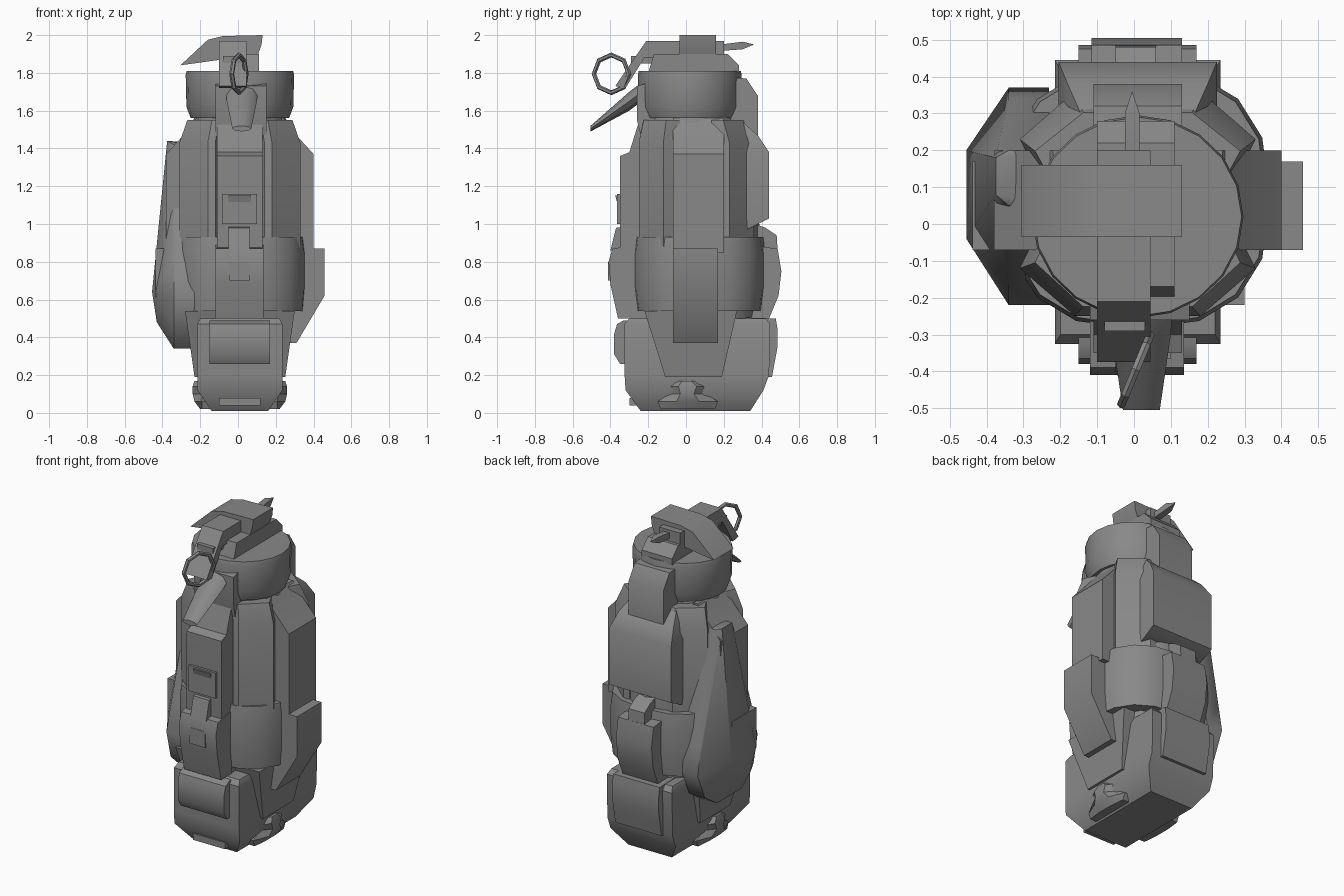
import bpy, bmesh, math

if "Cube" in bpy.data.objects:
    bpy.data.objects.remove(bpy.data.objects["Cube"])

grey = bpy.data.materials.new("matte grey")
grey.diffuse_color = (0.25, 0.25, 0.25, 1)
grey.use_nodes = True
grey.node_tree.nodes["Principled BSDF"].inputs["Base Color"].default_value = grey.diffuse_color
CX, CY = 0.01, 0.07          # body centre


def finish(name, bm, angle=35):
    bmesh.ops.recalc_face_normals(bm, faces=bm.faces[:])
    mesh = bpy.data.meshes.new(name)
    bm.to_mesh(mesh)
    bm.free()
    ob = bpy.data.objects.new(name, mesh)
    bpy.context.collection.objects.link(ob)
    mesh.materials.append(grey)
    bpy.ops.object.select_all(action='DESELECT')
    ob.select_set(True)
    bpy.context.view_layer.objects.active = ob
    bpy.ops.object.shade_smooth_by_angle(angle=math.radians(angle))
    return ob


def loft(name, rings):
    bm = bmesh.new()
    vs = [[bm.verts.new(p) for p in r] for r in rings]
    n = len(vs[0])
    for a, b in zip(vs, vs[1:]):
        for i in range(n):
            j = (i + 1) % n
            bm.faces.new((a[i], a[j], b[j], b[i]))
    bm.faces.new(vs[0])
    bm.faces.new(vs[-1])
    return finish(name, bm)


def prism(name, axis, pts, lo, hi):
    place = {'x': lambda p, t: (t, p[0], p[1]),
             'y': lambda p, t: (p[0], t, p[1]),
             'z': lambda p, t: (p[0], p[1], t)}[axis]
    return loft(name, [[place(p, t) for p in pts] for t in (lo, hi)])


def box(name, x0, x1, y0, y1, z0, z1):
    return prism(name, 'z', [(x0, y0), (x1, y0), (x1, y1), (x0, y1)], z0, z1)


def drum(name, levels, cx=CX, cy=CY, n=16, power=1.0):
    """Stack of ellipses given as (z, rx, ry); a power below 1 squares them off."""
    sq = lambda v: math.copysign(abs(v) ** power, v)
    return loft(name, [[(cx + rx * sq(math.cos(math.tau * i / n)),
                         cy + ry * sq(math.sin(math.tau * i / n)), z)
                        for i in range(n)] for z, rx, ry in levels])


def hull(name, pts):
    bm = bmesh.new()
    for p in pts:
        bm.verts.new(p)
    res = bmesh.ops.convex_hull(bm, input=bm.verts[:])
    inside = {g for g in res["geom_interior"] if isinstance(g, bmesh.types.BMVert)}
    bmesh.ops.delete(bm, geom=list(inside), context='VERTS')
    return finish(name, bm)


# Base block with chamfered lower edges
base = []
for z, hw, y0, y1 in ((0.01, .15, -.24, .34), (.12, .225, -.32, .41),
                      (.2, .225, -.325, .44), (.47, .225, -.325, .445), (.5, .21, -.3, .42)):
    base.append([(CX - hw, y0, z), (CX + hw, y0, z), (CX + hw, y1, z), (CX - hw, y1, z)])
loft("base", base)
box("base_front_plate", -.1, .12, -.3, -.2, .04, .08)

# Core, waist belt and collar
drum("core", [(.3, .24, .28), (.55, .28, .32), (.95, .29, .32), (1.4, .27, .3), (1.55, .22, .24)])
drum("waist_belt", [(.54, .35, .34), (.66, .36, .355), (.85, .36, .355), (.93, .35, .345)],
     power=.8)
drum("collar", [(1.45, .24, .26), (1.54, .25, .25), (1.62, .22, .22)], cy=.03)

for s, side in ((1, "right"), (-1, "left")):
    X = lambda x: CX + s * x
    # Tapered hip panel and foot knob
    hull(side + "_hip_panel", [(X(x), y, z) for y, z in
         ((-.22, .54), (.27, .54), (-.11, .19), (.19, .19))
         for x in (.1, .29 if z > .5 else .24)])
    loft(side + "_foot_knob", [[(X(x), y, z) for x, y in
         ((.1, -.15 * k), (.2, -.15 * k), (.19 + w, -.05 * k), (.19 + w, .07 * k),
          (.2, .17 * k), (.1, .17 * k))]
         for z, k, w in ((.02, .9, .02), (.06, 1, .05), (.1, .6, .06), (.14, .8, .06), (.17, .4, .05))])
    # Upper side panel
    prism(side + "_side_panel", 'y', [(X(.2), .85), (X(.39), .85), (X(.39), 1.37),
          (X(.29), 1.48), (X(.23), 1.56), (X(.2), 1.56)], -.07, .2)
    # Side pouch with slanted bottom
    prism(side + "_side_pouch", 'y', [(X(.25), .37), (X(.30), .37), (X(.448), .62),
          (X(.448), .87), (X(.25), .87)], -.07, .17)
    # Diagonal body strips, front and rear
    for f, end in ((1, "front"), (-1, "rear")):
        Y = lambda y: CY + f * (y - CY)
        plan = [(.10, -.20), (.13, -.25), (.17, -.25), (.32, -.12), (.28, -.04)]
        if f < 0:
            plan = [(x, y + .03) for x, y in plan]
        k = .92 if f > 0 else .8
        loft(f"{side}_{end}_strip", [
            [(X(x), Y(y), .88) for x, y in plan],
            [(X(x), Y(y), 1.43) for x, y in plan],
            [(X(x * .87), Y(CY + (y - CY) * k), 1.55) for x, y in plan]])

# Front spine, buckle, strap and pouch
prism("front_spine", 'x', [(-.1, .5), (-.33, .5), (-.35, .65), (-.35, 1.36),
      (-.3, 1.38), (-.25, 1.54), (-.1, 1.54)], -.11, .13)
box("front_buckle", -.085, .1, -.365, -.3, 1.0, 1.16)
prism("buckle_tab", 'x', [(-.34, 1.1), (-.36, 1.1), (-.375, 1.15), (-.34, 1.15)], -.05, .07)
prism("front_strap", 'x', [(-.3, .86), (-.4, .86), (-.37, .98), (-.3, .99)], -.05, .06)
prism("front_pouch", 'x', [(-.25, .5), (-.36, .5), (-.4, .68), (-.41, .8),
      (-.39, .87), (-.25, .89)], -.12, .135)
box("pouch_slot", -.045, .06, -.412, -.38, .7, .8)

# Back pack, back pouch and its strap
loft("back_pack", [[(CX - w, .15, z), (CX + w, .15, z), (CX + w, y, z), (CX - w, y, z)]
     for z, w, y in ((.97, .21, .32), (1.03, .215, .44), (1.38, .215, .44),
                     (1.47, .19, .38), (1.55, .15, .29))])
prism("back_pouch", 'x', [(.3, .5), (.44, .5), (.49, .62), (.505, .75),
      (.485, .87), (.3, .89)], -.115, .13)
prism("back_strap", 'x', [(.3, .86), (.485, .86), (.48, .94), (.42, .98), (.3, 1.02)], -.05, .06)

# Rounded flaps on the front and back of the base
front = [(-.25, .26), (-.35, .26), (-.38, .31), (-.38, .42), (-.365, .47), (-.33, .49), (-.25, .49)]
back = [(.3, .19), (.455, .19), (.47, .27), (.485, .35), (.485, .44), (.475, .5), (.3, .505)]
prism("front_flap", 'x', front, -.15, .17)
prism("back_flap", 'x', back, -.15, .17)

# Large teardrop sheath on the left: back, rim and raised outer face
rim = [(.05, 1.42), (.2, 1.43), (.34, .75), (.37, .58), (.3, .42),
       (.18, .34), (-.06, .34), (-.18, .45), (-.22, .62), (-.17, .8)]
face = [(-.375, .08, 1.44), (-.375, .18, 1.44), (-.455, .2, .64), (-.455, -.04, .64),
        (-.43, .17, .48), (-.43, -.02, .48)]
hull("left_sheath", [(-.23, y, z) for y, z in rim] + [(-.34, y, z) for y, z in rim] + face)

# Head drum, front chin panel and rear box
drum("head", [(1.56, .26, .25), (1.62, .283, .275), (1.79, .287, .275), (1.81, .282, .27)],
     cy=.02, n=20)
prism("chin_panel", 'x', [(-.1, 1.43), (-.23, 1.43), (-.26, 1.55), (-.26, 1.73), (-.1, 1.78)],
      -.12, .15)
prism("rear_head_box", 'x', [(.1, 1.42), (.38, 1.42), (.38, 1.68), (.32, 1.77), (.1, 1.79)],
      -.11, .13)

# Tapered nozzle
loft("nozzle", [[(.02 + w * math.cos(a), y, z + h * math.sin(a))
     for a in [math.tau * i / 8 for i in range(8)]]
     for y, z, w, h in ((-.22, 1.71, .085, .05), (-.3, 1.65, .08, .05), (-.505, 1.505, .05, .015))])

# Lever arm bent over the front
prism("lever_arm", 'x', [(.2, 1.89), (.2, 1.97), (-.21, 1.97), (-.375, 1.73),
      (-.32, 1.72), (-.22, 1.88)], -.1, .045)
prism("lid_ridge", 'x', [(-.2, 1.8), (.28, 1.8), (.28, 1.84), (.22, 1.9), (-.17, 1.9)], -.1, .11)
box("pin_block", -.08, .03, -.29, -.15, 1.85, 1.89)

# Slanted cross cap on top
prism("top_cap", 'y', [(-.305, 1.84), (-.16, 1.975), (-.08, 1.995), (.13, 2.0),
      (.125, 1.95), (.1, 1.88), (-.09, 1.87)], -.035, .16)

# Pointed pin at the rear of the lever
hull("pin", [(x, y, z) for x in (-.025, .015) for y, z in
     ((.1, 1.91), (.1, 1.94), (.3, 1.925), (.3, 1.965))] + [(-.005, .36, 1.95)])

# Pull ring
bpy.ops.mesh.primitive_torus_add(major_segments=8, minor_segments=6, major_radius=.1,
                                 minor_radius=.013, location=(.005, -.395, 1.795),
                                 rotation=(math.pi / 8, math.pi / 2, 0))
bpy.context.object.name = "pull_ring"
bpy.context.object.data.materials.append(grey)
bpy.ops.object.shade_smooth_by_angle(angle=math.radians(35))
